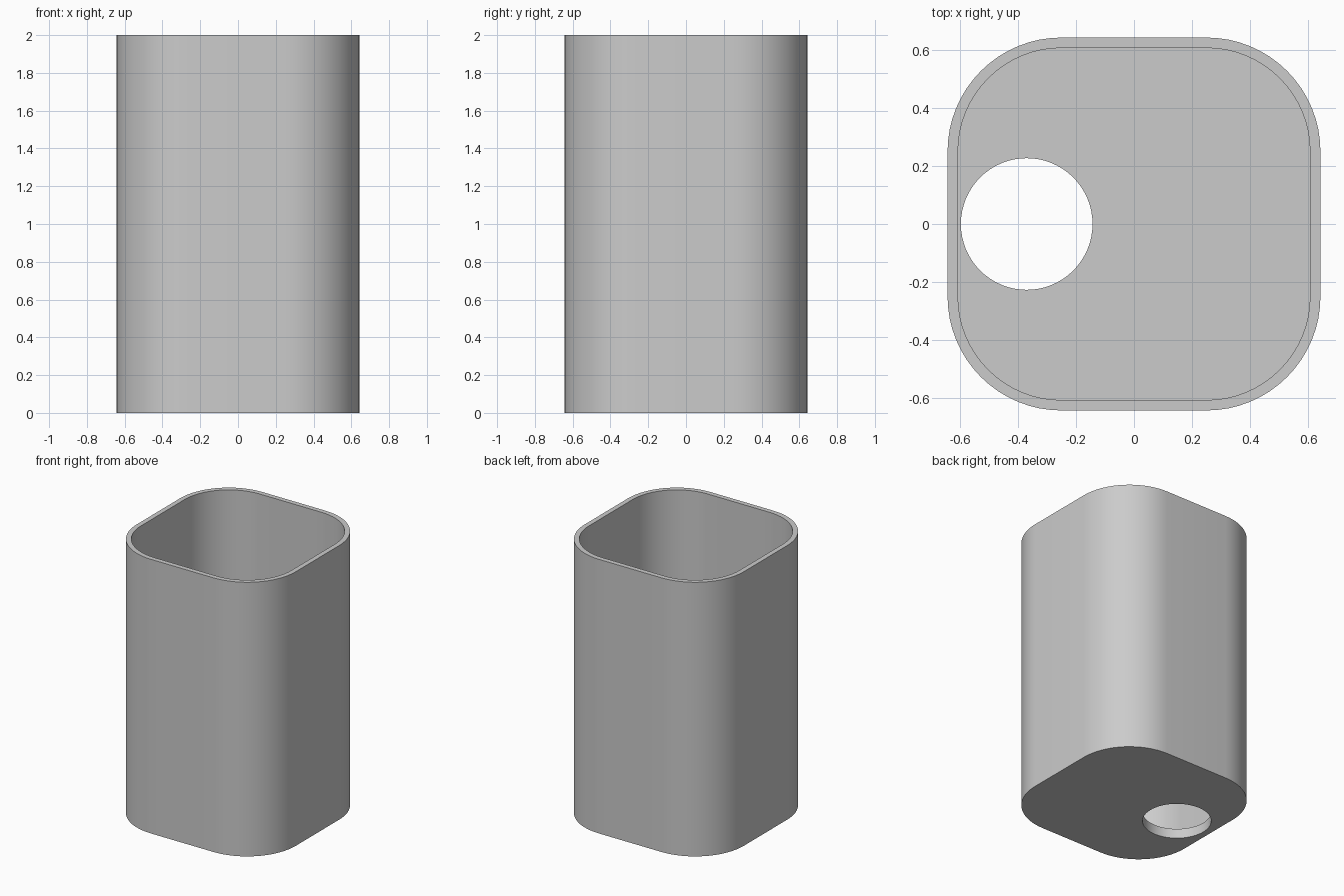
import bpy, bmesh, math

cube = bpy.data.objects.get("Cube")
if cube:
    bpy.data.objects.remove(cube, do_unlink=True)

HEIGHT, FLOOR = 2.0, 0.07
HALF, WALL, CORNER = 0.643, 0.036, 0.393
HOLE_X, HOLE_R = -0.37, 0.227
STEPS = 16

grey = bpy.data.materials.new("plain grey")
grey.use_nodes = True
colour = (0.6, 0.6, 0.6, 1)
grey.diffuse_color = colour
grey.node_tree.nodes["Principled BSDF"].inputs["Base Color"].default_value = colour


def rounded_square(half, radius):
    """Outline of a square with round corners, counter-clockwise."""
    c = half - radius
    points = []
    for quarter in range(4):
        mid = math.radians(45 + 90 * quarter)
        cx, cy = math.copysign(c, math.cos(mid)), math.copysign(c, math.sin(mid))
        for i in range(STEPS + 1):
            a = math.pi / 2 * (quarter + i / STEPS)
            points.append((cx + radius * math.cos(a), cy + radius * math.sin(a)))
    return points


def circle(x, radius, count=64):
    turns = [math.tau * i / count for i in range(count)]
    return [(x + radius * math.cos(a), radius * math.sin(a)) for a in turns]


bm = bmesh.new()


def ring(points, z):
    verts = [bm.verts.new((x, y, z)) for x, y in points]
    edges = [bm.edges.new((verts[i - 1], v)) for i, v in enumerate(verts)]
    return verts, edges


def skin(a, b):
    """Quads between two rings of equal count."""
    for i in range(len(a)):
        bm.faces.new((a[i - 1], a[i], b[i], b[i - 1]))


outer = rounded_square(HALF, CORNER)
inner = rounded_square(HALF - WALL, CORNER - WALL)
hole = circle(HOLE_X, HOLE_R)

outer_low, outer_low_edges = ring(outer, 0)
outer_top, _ = ring(outer, HEIGHT)
inner_top, _ = ring(inner, HEIGHT)
inner_low, inner_low_edges = ring(inner, FLOOR)
hole_low, hole_low_edges = ring(hole, 0)
hole_top, hole_top_edges = ring(hole, FLOOR)

# Outer wall, rim, inner wall and hole wall
skin(outer_low, outer_top)
skin(outer_top, inner_top)
skin(inner_top, inner_low)
skin(hole_top, hole_low)

# Underside and floor, each with the drain hole left open
for edges in (outer_low_edges + hole_low_edges, inner_low_edges + hole_top_edges):
    bmesh.ops.triangle_fill(bm, use_beauty=True, edges=edges)

bmesh.ops.recalc_face_normals(bm, faces=bm.faces[:])
mesh = bpy.data.meshes.new("square_cup")
bm.to_mesh(mesh)
bm.free()
mesh.materials.append(grey)
cup = bpy.data.objects.new("square_cup", mesh)
bpy.context.collection.objects.link(cup)

bpy.ops.object.select_all(action="DESELECT")
cup.select_set(True)
bpy.context.view_layer.objects.active = cup
bpy.ops.object.shade_smooth_by_angle(angle=math.radians(30))
